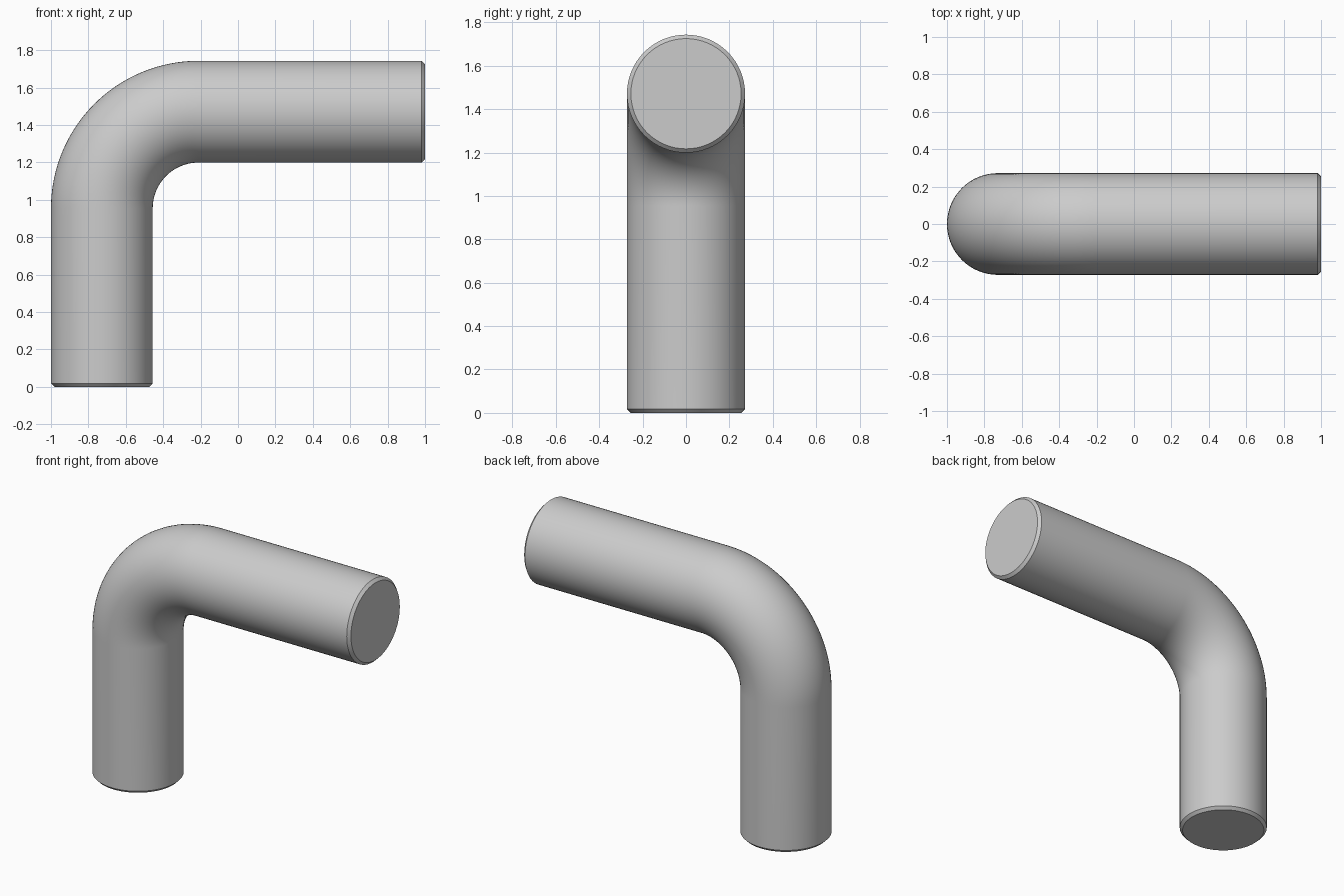
import bpy, bmesh, math
from mathutils import Vector

if "Cube" in bpy.data.objects:
    bpy.data.objects.remove(bpy.data.objects["Cube"])

R = 0.272          # pipe radius
BEND = 0.517       # centre-line bend radius
CH = 0.018         # end chamfer
SIDES, STEPS = 64, 32
X0, Z1 = -1 + R, 1.471        # axis of the upright and of the arm
CX, CZ = X0 + BEND, Z1 - BEND  # bend centre

# stations along the centre line: x, z, tilt angle, radius
stations = [(X0, 0, 0, R - CH), (X0, CH, 0, R)]
for i in range(STEPS + 1):
    a = math.pi / 2 * i / STEPS
    stations.append((CX - BEND * math.cos(a), CZ + BEND * math.sin(a), a, R))
stations += [(1 - CH, Z1, math.pi / 2, R), (1, Z1, math.pi / 2, R - CH)]

bm = bmesh.new()
rings = []
for x, z, a, r in stations:
    side = Vector((math.cos(a), 0, -math.sin(a)))
    ring = []
    for k in range(SIDES):
        t = 2 * math.pi * k / SIDES
        ring.append(bm.verts.new(Vector((x, 0, z)) + side * r * math.cos(t)
                                 + Vector((0, r * math.sin(t), 0))))
    rings.append(ring)

# pipe skin
for lo, hi in zip(rings, rings[1:]):
    for k in range(SIDES):
        n = (k + 1) % SIDES
        bm.faces.new((lo[k], lo[n], hi[n], hi[k]))
# flat end caps
bm.faces.new(rings[0][::-1])
bm.faces.new(rings[-1])
bmesh.ops.recalc_face_normals(bm, faces=bm.faces[:])

mesh = bpy.data.meshes.new("elbow_pipe")
bm.to_mesh(mesh)
bm.free()
pipe = bpy.data.objects.new("elbow_pipe", mesh)
bpy.context.collection.objects.link(pipe)
bpy.context.view_layer.objects.active = pipe
pipe.select_set(True)
bpy.ops.object.shade_smooth_by_angle(angle=math.radians(30))
